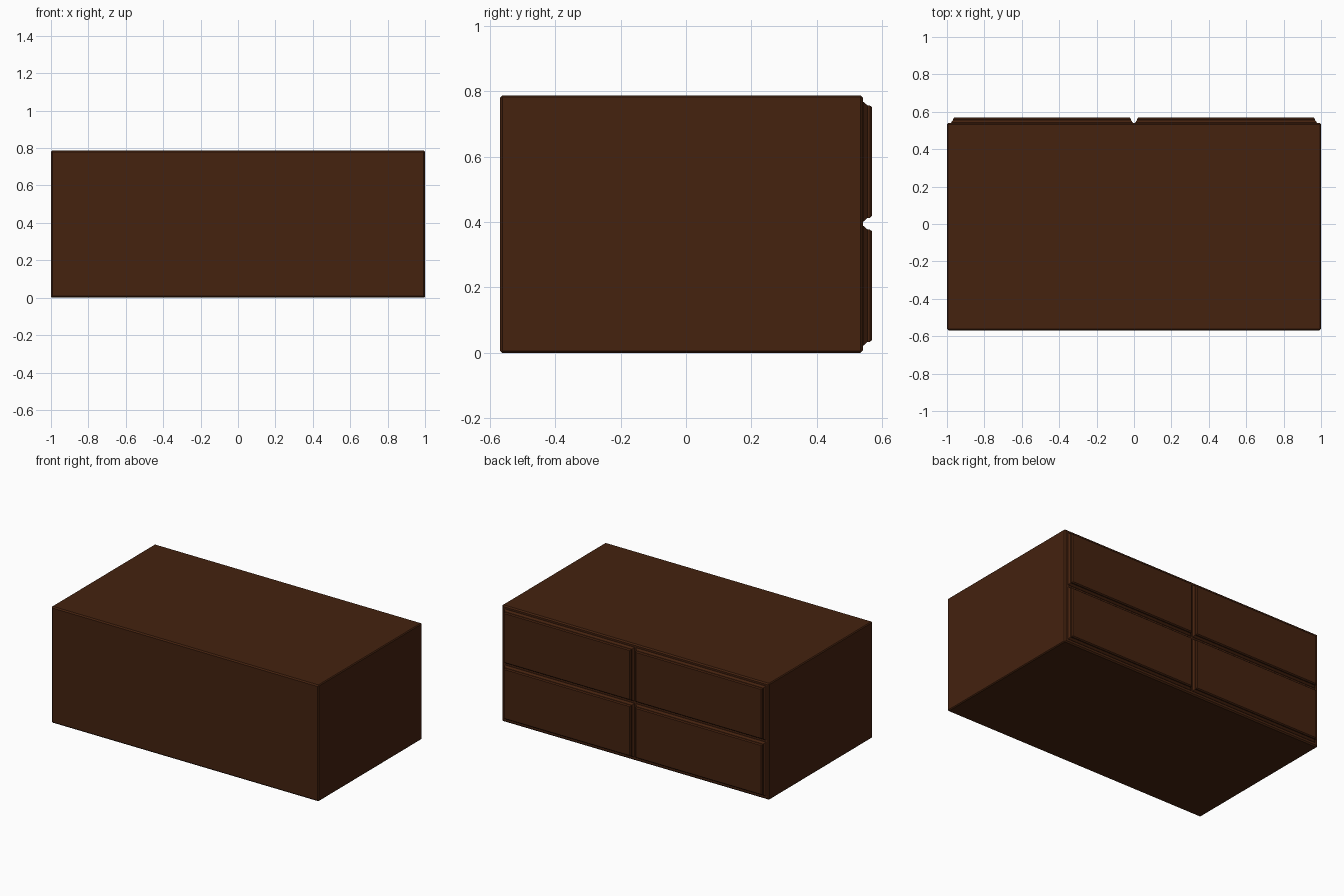
import bpy, bmesh

if "Cube" in bpy.data.objects:
    bpy.data.objects.remove(bpy.data.objects["Cube"])

wood = bpy.data.materials.new("dark_brown_wood")
wood.diffuse_color = (0.058, 0.0158, 0.0047, 1)
wood.use_nodes = True
wood.node_tree.nodes["Principled BSDF"].inputs["Base Color"].default_value = wood.diffuse_color


def finish(name, bm):
    bmesh.ops.recalc_face_normals(bm, faces=bm.faces)
    me = bpy.data.meshes.new(name)
    bm.to_mesh(me)
    bm.free()
    me.materials.append(wood)
    ob = bpy.data.objects.new(name, me)
    bpy.context.collection.objects.link(ob)
    return ob


def stepped_panel(name, x0, x1, z0, z1, profile):
    """Stack of rectangular rings; profile = (inset, y) pairs from base to face."""
    bm = bmesh.new()
    rings = []
    for d, y in profile:
        rings.append([bm.verts.new((x, y, z)) for x, z in (
            (x0 + d, z0 + d), (x1 - d, z0 + d), (x1 - d, z1 - d), (x0 + d, z1 - d))])
    for a, b in zip(rings, rings[1:]):
        for i in range(4):
            j = (i + 1) % 4
            bm.faces.new((a[i], a[j], b[j], b[i]))
    bm.faces.new(rings[0])
    bm.faces.new(rings[-1])
    return finish(name, bm)


# Cabinet body with small chamfered edges
B = 0.008
stepped_panel("cabinet_body", -1, 1, 0, 0.787,
              [(B, -0.569), (0, -0.569 + B), (0, 0.541 - B), (B, 0.541)])
body = bpy.data.objects["cabinet_body"]
bm = bmesh.new()
bm.from_mesh(body.data)
# chamfer the four long edges too
long_edges = [e for e in bm.edges
              if abs(e.verts[0].co.y - e.verts[1].co.y) > 0.5]
bmesh.ops.bevel(bm, geom=long_edges, offset=B * 0.7, segments=1, affect='EDGES')
bm.to_mesh(body.data)
bm.free()

# Four drawer fronts: sloped skirt, raised panel, chamfered face
drawer = [(0, 0.535), (0, 0.543), (0.011, 0.555), (0.011, 0.562), (0.017, 0.569)]
for side, x0, x1 in (("left", 0.006, 0.978), ("right", -0.978, -0.006)):
    for level, z0, z1 in (("lower", 0.023, 0.388), ("upper", 0.402, 0.767)):
        stepped_panel(f"{level}_{side}_drawer", x0, x1, z0, z1, drawer)
